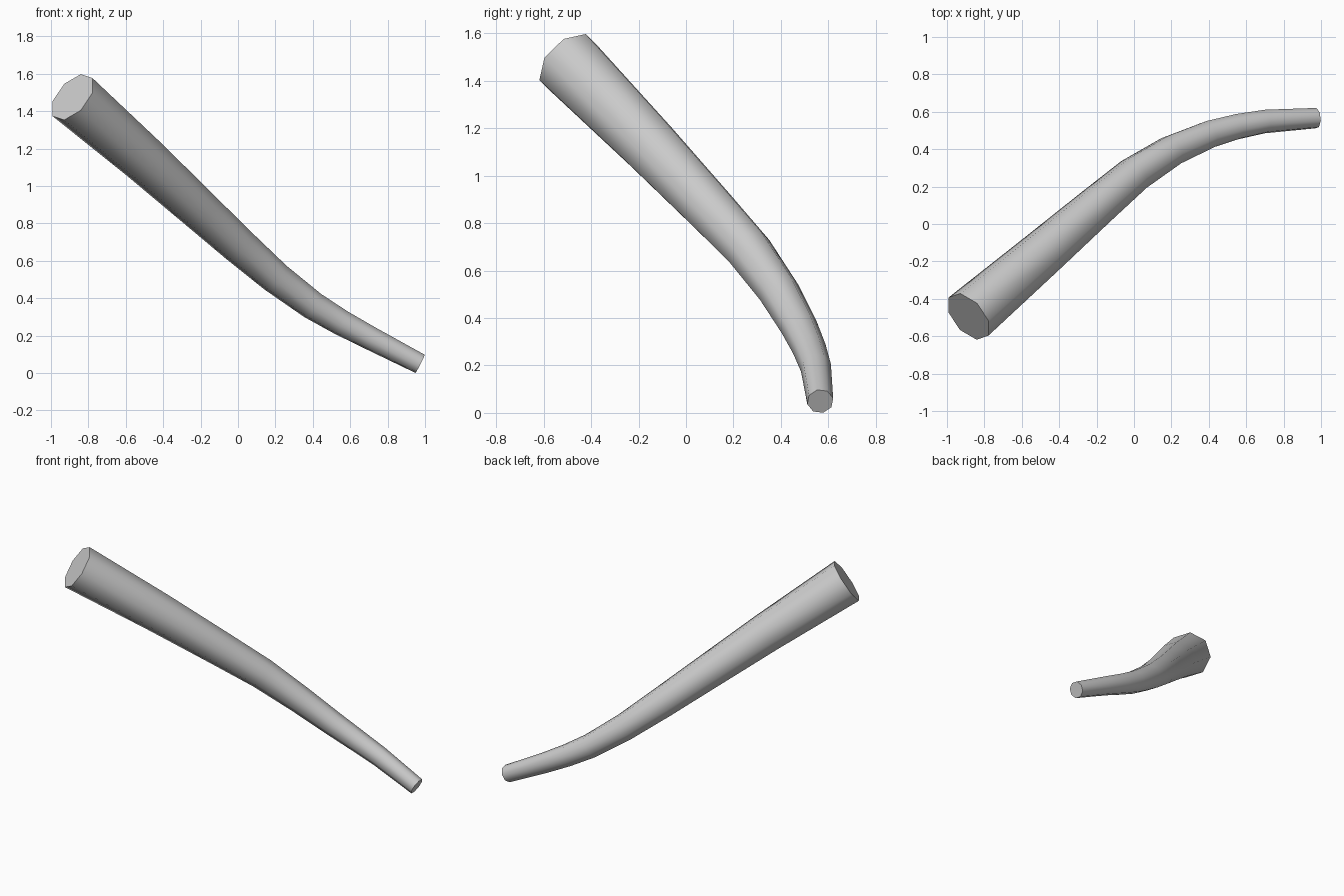
import bpy, bmesh, math
from mathutils import Vector

if "Cube" in bpy.data.objects:
    bpy.data.objects.remove(bpy.data.objects["Cube"])

SIDES = 8
# centre line and radius: x, y, z, r (thick end first)
PATH = [
    (-0.885, -0.495, 1.475, 0.149),
    (-0.50, -0.165, 1.14, 0.128),
    (-0.20, 0.095, 0.867, 0.111),
    (0.00, 0.265, 0.685, 0.100),
    (0.20, 0.392, 0.51, 0.088),
    (0.40, 0.478, 0.36, 0.078),
    (0.55, 0.52, 0.27, 0.071),
    (0.70, 0.548, 0.19, 0.065),
    (0.973, 0.566, 0.049, 0.056),
]
pts = [Vector(p[:3]) for p in PATH]

bm = bmesh.new()
rings = []
u = Vector((0.72, -0.14, 0.68))
for i, c in enumerate(pts):
    before = (c - pts[i - 1]).normalized() if i else Vector()
    after = (pts[i + 1] - c).normalized() if i < len(pts) - 1 else Vector()
    d = (before + after).normalized()
    # carry the ring orientation along the curve without twist
    u = (u - d * u.dot(d)).normalized()
    v = d.cross(u)
    r = PATH[i][3]
    rings.append([bm.verts.new(c + r * (u * math.cos(a) + v * math.sin(a)))
                  for a in (math.tau * k / SIDES for k in range(SIDES))])

# smooth tapered wall
for a, b in zip(rings, rings[1:]):
    for k in range(SIDES):
        n = (k + 1) % SIDES
        bm.faces.new((a[k], a[n], b[n], b[k])).smooth = True

# flat end caps with sharp rims
for ring in (rings[0][::-1], rings[-1]):
    cap = bm.faces.new(ring)
    for e in cap.edges:
        e.smooth = False
bmesh.ops.recalc_face_normals(bm, faces=bm.faces)

mesh = bpy.data.meshes.new("curved_tapered_rod")
bm.to_mesh(mesh)
bm.free()
bpy.context.collection.objects.link(bpy.data.objects.new("curved_tapered_rod", mesh))
